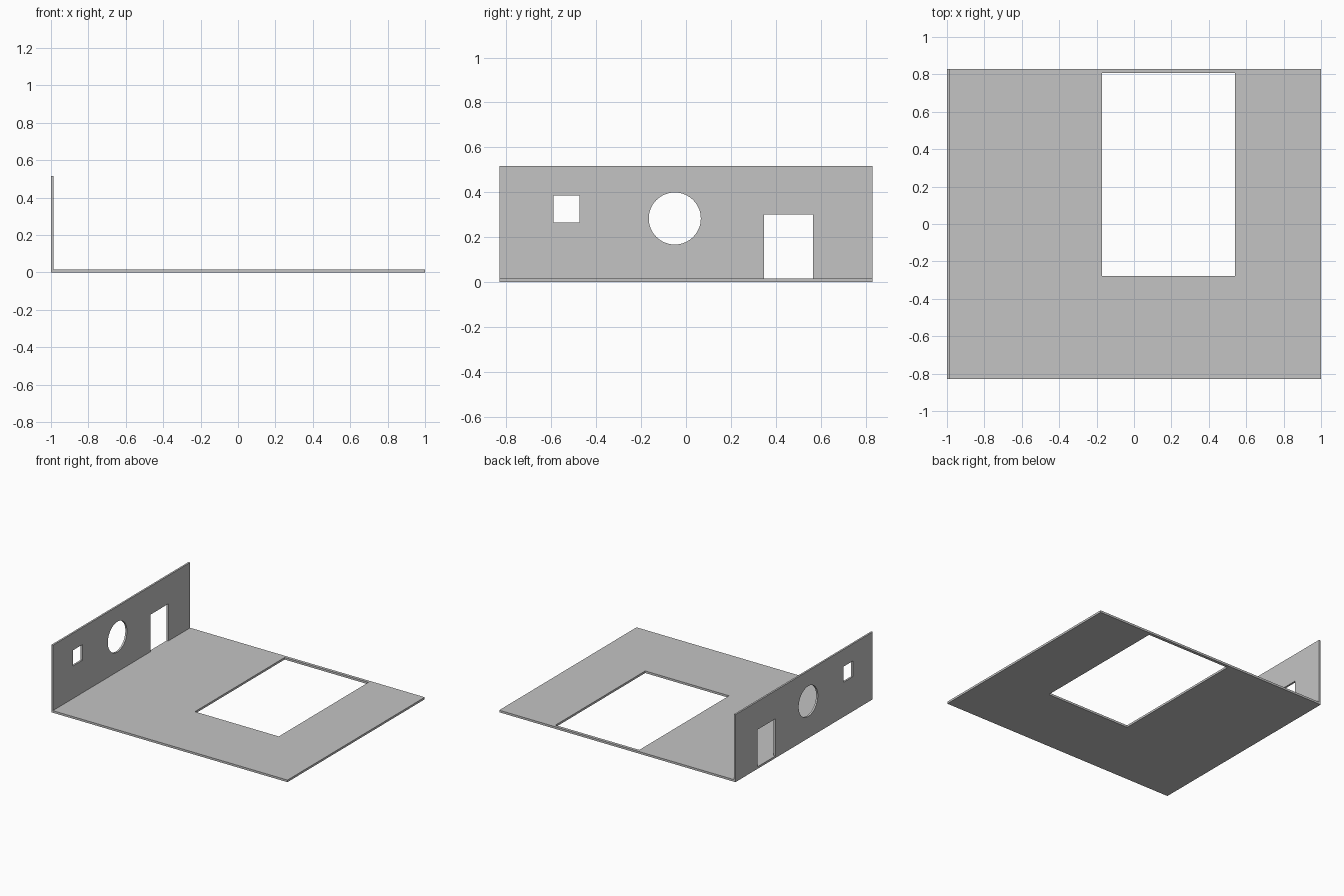
import bpy, bmesh, math
from mathutils import Matrix

cube = bpy.data.objects.get("Cube")
if cube:
    bpy.data.objects.remove(cube, do_unlink=True)

# One plain grey for everything
grey = bpy.data.materials.new("light_grey")
grey.use_nodes = True
colour = (0.55, 0.55, 0.55, 1)
grey.diffuse_color = colour
grey.node_tree.nodes["Principled BSDF"].inputs["Base Color"].default_value = colour


def rect(u0, u1, v0, v1):
    return [(u0, v0), (u1, v0), (u1, v1), (u0, v1)]


def circle(u, v, r, n=64):
    return [(u + r * math.cos(2 * math.pi * i / n),
             v + r * math.sin(2 * math.pi * i / n)) for i in range(n)]


def panel(name, outlines, thickness, matrix):
    """Flat slab from an outer outline and hole outlines, placed by matrix."""
    curve = bpy.data.curves.new(name, 'CURVE')
    curve.dimensions = '2D'
    curve.fill_mode = 'BOTH'
    curve.extrude = thickness / 2
    for points in outlines:
        spline = curve.splines.new('POLY')
        spline.points.add(len(points) - 1)
        for p, (u, v) in zip(spline.points, points):
            p.co = (u, v, 0, 1)
        spline.use_cyclic_u = True
    temp = bpy.data.objects.new(name + "_outline", curve)
    bpy.context.collection.objects.link(temp)
    bpy.context.view_layer.update()
    depsgraph = bpy.context.evaluated_depsgraph_get()
    mesh = bpy.data.meshes.new_from_object(temp.evaluated_get(depsgraph))
    bpy.data.objects.remove(temp, do_unlink=True)
    bpy.data.curves.remove(curve)

    # Weld the caps to the rim and place the slab
    bm = bmesh.new()
    bm.from_mesh(mesh)
    bmesh.ops.remove_doubles(bm, verts=bm.verts, dist=0.0005)
    bmesh.ops.transform(bm, matrix=matrix, verts=bm.verts)
    bmesh.ops.recalc_face_normals(bm, faces=bm.faces)
    for f in bm.faces:
        f.smooth = False
        f.material_index = 0
    bm.to_mesh(mesh)
    bm.free()
    mesh.name = name
    mesh.materials.clear()
    mesh.materials.append(grey)
    obj = bpy.data.objects.new(name, mesh)
    bpy.context.collection.objects.link(obj)
    return obj


HALF_DEPTH, FLOOR, WALL, HEIGHT = 0.83, 0.016, 0.014, 0.516

# Floor slab with its large rectangular opening
panel("floor",
      [rect(WALL - 1, 1, -HALF_DEPTH, HALF_DEPTH), rect(-0.17, 0.54, -0.278, 0.807)],
      FLOOR, Matrix.Translation((0, 0, FLOOR / 2)))

# Side wall: local x, y, z become world y, z, x
upright = Matrix(((0, 0, 1, 0), (1, 0, 0, 0), (0, 1, 0, 0), (0, 0, 0, 1)))
panel("side_wall",
      [rect(-HALF_DEPTH, HALF_DEPTH, 0, HEIGHT),
       rect(-0.59, -0.475, 0.265, 0.385),       # square window
       circle(-0.05, 0.283, 0.116),             # round window
       rect(0.348, 0.566, FLOOR, 0.30)],        # doorway
      WALL, Matrix.Translation((WALL / 2 - 1, 0, 0)) @ upright)
